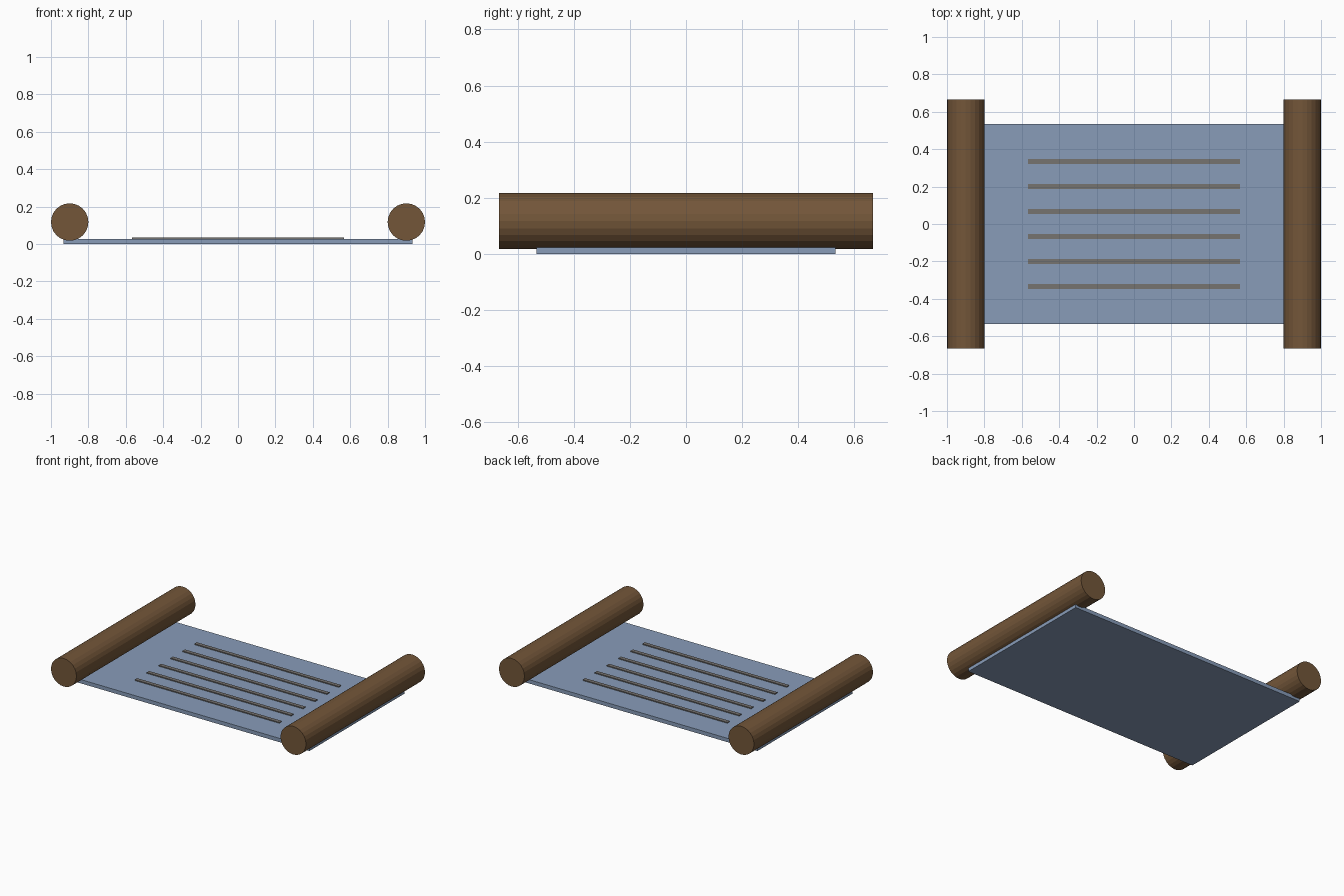
import bpy, math

if "Cube" in bpy.data.objects:
    bpy.data.objects.remove(bpy.data.objects["Cube"])


def material(name, rgb):
    # sRGB 0-255 to linear
    m = bpy.data.materials.new(name)
    m.diffuse_color = [((c / 255 + 0.055) / 1.055) ** 2.4 for c in rgb] + [1]
    m.use_nodes = True
    m.node_tree.nodes["Principled BSDF"].inputs["Base Color"].default_value = m.diffuse_color
    return m


wood = material("brown wood", (115, 86, 57))
paper = material("pale blue sheet", (136, 156, 185))
ink = material("grey ink", (118, 115, 112))


def box(name, size, center, mat):
    bpy.ops.mesh.primitive_cube_add(size=1, location=center)
    ob = bpy.context.object
    ob.name = name
    ob.scale = size
    bpy.ops.object.transform_apply(location=False, rotation=False, scale=True)
    ob.data.materials.append(mat)


# Unrolled sheet
box("sheet", (1.867, 1.067, 0.027), (0, 0, 0.0135), paper)

# Written lines, thin plates on the sheet
for i in range(6):
    box(f"text_line_{i + 1}", (1.133, 0.027, 0.008),
        (0, (i - 2.5) * 0.1333, 0.0295), ink)

# Rollers at both ends
for side, x in (("left", -0.9), ("right", 0.9)):
    bpy.ops.mesh.primitive_cylinder_add(vertices=24, radius=0.1, depth=1.333,
                                        location=(x, 0, 0.117),
                                        rotation=(math.pi / 2, 0, 0))
    ob = bpy.context.object
    ob.name = f"{side}_roller"
    ob.data.materials.append(wood)
